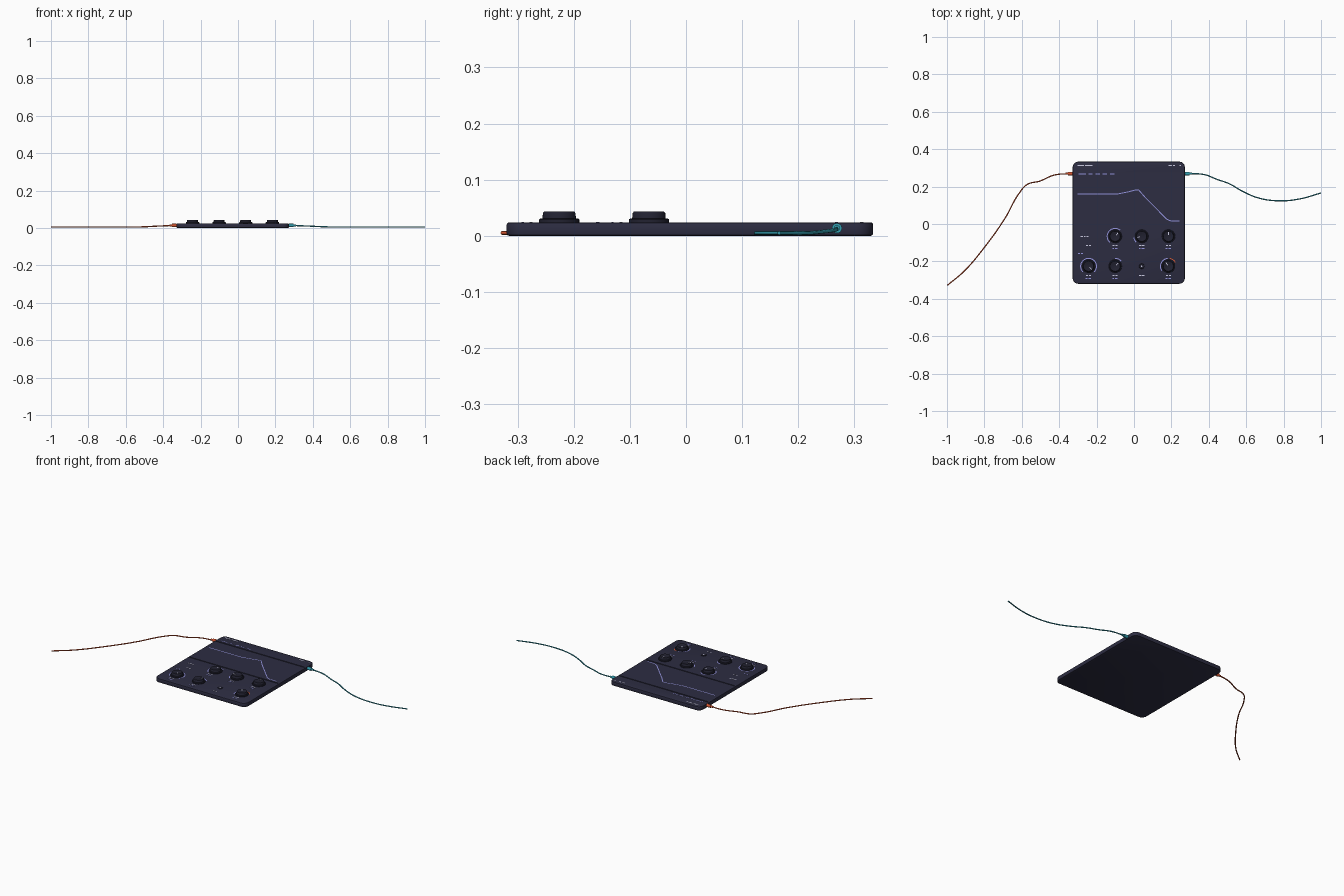
import bpy, bmesh, math
from mathutils import Matrix

cube = bpy.data.objects.get("Cube")
if cube:
    bpy.data.objects.remove(cube, do_unlink=True)


def material(name, rgb):
    # sRGB bytes to linear material colour
    lin = [((c / 255 + 0.055) / 1.055) ** 2.4 for c in rgb]
    m = bpy.data.materials.new(name)
    m.use_nodes = True
    m.diffuse_color = (*lin, 1)
    m.node_tree.nodes["Principled BSDF"].inputs["Base Color"].default_value = (*lin, 1)
    return m


BODY = material("dark slate", (45, 45, 66))
KNOB = material("charcoal", (34, 34, 49))
LILAC = material("lilac", (150, 150, 225))
PALE = material("pale grey", (205, 205, 228))
ORANGE = material("orange", (215, 88, 50))
TEAL = material("teal", (52, 160, 178))

TOP = 0.024
CX, CY = -0.028, 0.007


def add(name, bm, mat, smooth=False):
    bmesh.ops.recalc_face_normals(bm, faces=bm.faces)
    me = bpy.data.meshes.new(name)
    bm.to_mesh(me)
    bm.free()
    me.materials.append(mat)
    ob = bpy.data.objects.new(name, me)
    bpy.context.collection.objects.link(ob)
    if smooth:
        bpy.ops.object.select_all(action='DESELECT')
        ob.select_set(True)
        bpy.context.view_layer.objects.active = ob
        bpy.ops.object.shade_smooth_by_angle(angle=math.radians(35))
    return ob


def box_into(bm, x, y, z, sx, sy, sz, angle=0):
    mat = (Matrix.Translation((x, y, z)) @ Matrix.Rotation(angle, 4, 'Z')
           @ Matrix.Diagonal((sx, sy, sz, 1)))
    bmesh.ops.create_cube(bm, size=1, matrix=mat)


def lathe(name, profile, x, y, z, mat):
    bm = bmesh.new()
    verts = [bm.verts.new((r, 0, h)) for r, h in profile]
    edges = [bm.edges.new(p) for p in zip(verts, verts[1:])]
    bmesh.ops.spin(bm, geom=verts + edges, axis=(0, 0, 1), cent=(0, 0, 0),
                   angle=math.tau, steps=32)
    bmesh.ops.remove_doubles(bm, verts=bm.verts, dist=1e-5)
    bmesh.ops.translate(bm, verts=bm.verts, vec=(x, y, z))
    return add(name, bm, mat, True)


def ribbon(name, inner, outer, mat):
    # Flat strip between two matching outlines, lying on the top face
    bm = bmesh.new()
    a = [bm.verts.new((x, y, TOP + 0.0006)) for x, y in inner]
    b = [bm.verts.new((x, y, TOP + 0.0006)) for x, y in outer]
    for i in range(len(a) - 1):
        bm.faces.new((a[i], b[i], b[i + 1], a[i + 1]))
    ob = add(name, bm, mat)
    for p in ob.data.polygons:
        if p.normal.z < 0:
            p.flip()
    return ob


def arc(name, x, y, start, end, mat, r=0.04, w=0.005):
    steps = 20
    angles = [math.radians(start + (end - start) * i / steps) for i in range(steps + 1)]
    ring = lambda q: [(x + q * math.cos(t), y + q * math.sin(t)) for t in angles]
    return ribbon(name, ring(r), ring(r + w), mat)


# Body slab with rounded corners and softened rims
bm = bmesh.new()
box_into(bm, CX, CY, TOP / 2, 0.6, 0.653, TOP)
upright = [e for e in bm.edges if abs(e.verts[0].co.z - e.verts[1].co.z) > 0.01]
bmesh.ops.bevel(bm, geom=upright, offset=0.03, segments=6, affect='EDGES', profile=0.5)
rims = [e for e in bm.edges if abs(e.verts[0].co.z - e.verts[1].co.z) < 0.001]
bmesh.ops.bevel(bm, geom=rims, offset=0.004, segments=2, affect='EDGES', profile=0.5)
body = add("body", bm, BODY, True)

# Shallow grooves that divide header, screen and control areas
bm = bmesh.new()
for y in (0.25, 0.0):
    box_into(bm, CX, y, TOP, 0.58, 0.006, 0.008)
cutter = add("groove_cutter", bm, BODY)
cutter.hide_render = True
cutter.hide_set(True)
cut = body.modifiers.new("grooves", 'BOOLEAN')
cut.operation = 'DIFFERENCE'
cut.object = cutter
bpy.context.view_layer.update()
bpy.context.view_layer.objects.active = body
bpy.ops.object.modifier_apply(modifier="grooves")
bpy.data.objects.remove(cutter, do_unlink=True)

# Knobs: skirt, cap and pointer, each with its value arc
COLS = (-0.243, -0.101, 0.041, 0.184)
ROWS = (-0.066, -0.226)
SKIRT = [(0, 0), (0.036, 0), (0.036, 0.005), (0.034, 0.0065), (0, 0.0065)]
CAP = [(0.03, 0.006), (0.029, 0.0165), (0.027, 0.019), (0.021, 0.019), (0.019, 0.018), (0, 0.018)]
KNOBS = [(1, 0, 50), (2, 0, 195), (3, 0, 90),
         (0, 1, -45), (1, 1, 45), (3, 1, 125)]
for col, row, turn in KNOBS:
    x, y = COLS[col], ROWS[row]
    tag = f"{('back', 'front')[row]}_{col + 1}"
    lathe("knob_skirt_" + tag, SKIRT, x, y, TOP, KNOB)
    lathe("knob_cap_" + tag, CAP, x, y, TOP, KNOB)
    t = math.radians(turn)
    bm = bmesh.new()
    box_into(bm, x + 0.016 * math.cos(t), y + 0.016 * math.sin(t), TOP + 0.0185,
             0.016, 0.004, 0.002, t)
    add("knob_pointer_" + tag, bm, PALE)
arc("arc_back_2", COLS[1], ROWS[0], 230, 50, LILAC)
arc("arc_back_3", COLS[2], ROWS[0], 225, 190, LILAC)
arc("arc_front_1", COLS[0], ROWS[1], 225, -45, LILAC)
arc("arc_front_2", COLS[1], ROWS[1], 90, 40, LILAC)
arc("arc_front_4", COLS[3], ROWS[1], 215, 95, LILAC)
arc("arc_front_4_accent", COLS[3], ROWS[1], 80, 30, ORANGE)

# Small button with a light dot
lathe("button", [(0, 0), (0.014, 0), (0.013, 0.003), (0, 0.003)], COLS[2], ROWS[1], TOP, KNOB)
lathe("button_dot", [(0.004, 0), (0.004, 0.0036), (0, 0.0036)], COLS[2], ROWS[1], TOP, PALE)

# Response curve on the screen
CURVE = [(-0.302, 0.16), (-0.09, 0.16), (-0.03, 0.172), (0.005, 0.181), (0.025, 0.182),
         (0.06, 0.142), (0.175, 0.026), (0.195, 0.017), (0.243, 0.015)]
inner, outer = [], []
for i, (x, y) in enumerate(CURVE):
    p, q = CURVE[max(i - 1, 0)], CURVE[min(i + 1, len(CURVE) - 1)]
    d = math.hypot(q[0] - p[0], q[1] - p[1])
    nx, ny = -(q[1] - p[1]) / d * 0.0025, (q[0] - p[0]) / d * 0.0025
    inner.append((x - nx, y - ny))
    outer.append((x + nx, y + ny))
ribbon("screen_curve", inner, outer, LILAC)


def dashes(name, x, y, widths, mat, h=0.006, gap=0.005):
    # Row of plain marks, starting at x
    bm = bmesh.new()
    for w in widths:
        box_into(bm, x + w / 2, y, TOP + 0.0002, w, h, 0.0012)
        x += w + gap
    add(name, bm, mat)


# Header and label marks
dashes("header_marks_left", -0.303, 0.313, (0.035, 0.04), PALE)
dashes("header_marks_right", 0.185, 0.313, (0.018, 0.012), PALE)
dashes("header_light", 0.244, 0.313, (0.006,), PALE)
dashes("menu_marks", -0.297, 0.268, (0.04, 0.02, 0.024, 0.024, 0.026), LILAC, 0.005, 0.015)
dashes("mode_marks", -0.285, ROWS[0], (0.012, 0.01, 0.01), PALE)
dashes("section_marks", -0.3, -0.157, (0.012, 0.01), LILAC)
for c, x in enumerate(COLS):
    for r, y in enumerate(ROWS):
        dashes(f"label_{c + 1}_{r + 1}", x - 0.014, y - 0.05, (0.012, 0.011), PALE, 0.005)
        if (c, r) not in ((0, 0), (2, 1)):
            dashes(f"value_{c + 1}_{r + 1}", x - 0.015, y - 0.065, (0.01, 0.014), LILAC, 0.004)


def cable(name, points, mat):
    cu = bpy.data.curves.new(name, 'CURVE')
    cu.dimensions = '3D'
    cu.bevel_depth = 0.0033
    cu.bevel_resolution = 2
    cu.resolution_u = 8
    cu.use_fill_caps = True
    sp = cu.splines.new('BEZIER')
    sp.bezier_points.add(len(points) - 1)
    for bp, (x, y, z) in zip(sp.bezier_points, points):
        bp.co = (x, y, z)
        bp.handle_left_type = bp.handle_right_type = 'AUTO'
    cu.materials.append(mat)
    bpy.context.collection.objects.link(bpy.data.objects.new(name, cu))


def plug(name, x, side, mat):
    bm = bmesh.new()
    for offset, r, length in ((0.012, 0.009, 0.024), (0.03, 0.0055, 0.014)):
        bmesh.ops.create_cone(bm, cap_ends=True, segments=16, radius1=r, radius2=r, depth=length,
                              matrix=Matrix.Translation((x + side * offset, 0.269, 0.0135))
                              @ Matrix.Rotation(math.pi / 2, 4, 'Y'))
    add(name, bm, mat, True)


# Cables and plugs on both sides
plug("right_plug", -0.328, -1, ORANGE)
plug("left_plug", 0.272, 1, TEAL)
cable("right_cable", [(-0.34, 0.269, 0.0135), (-0.425, 0.262, 0.01), (-0.505, 0.229, 0.006),
                      (-0.57, 0.212, 0.005), (-0.615, 0.163, 0.005), (-0.69, 0.03, 0.005),
                      (-0.8, -0.125, 0.005), (-0.906, -0.25, 0.005), (-0.998, -0.328, 0.005)], ORANGE)
cable("left_cable", [(0.28, 0.269, 0.0135), (0.377, 0.264, 0.01), (0.44, 0.24, 0.007),
                     (0.51, 0.215, 0.005), (0.58, 0.175, 0.005), (0.67, 0.138, 0.005),
                     (0.783, 0.124, 0.005), (0.885, 0.134, 0.005), (1.0, 0.166, 0.005)], TEAL)
